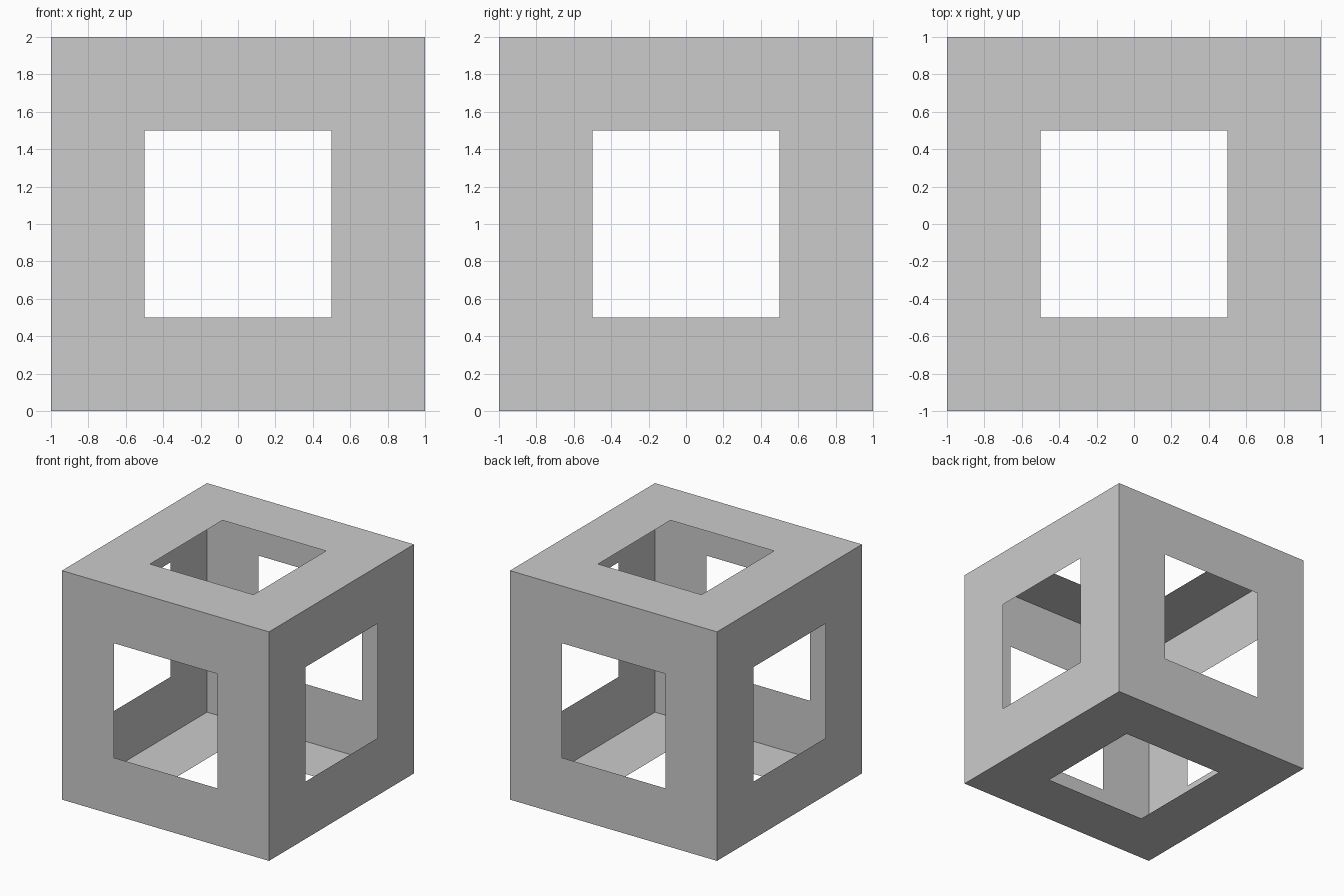
import bpy
import bmesh
from mathutils import Matrix

if "Cube" in bpy.data.objects:
    bpy.data.objects.remove(bpy.data.objects["Cube"])

SIZE = 2.0
BORDER = 0.5

# Hollow cube shell made of zero-thickness walls
bm = bmesh.new()
bmesh.ops.create_cube(bm, size=SIZE, matrix=Matrix.Translation((0, 0, SIZE / 2)))

# Square window in the middle of every wall
panels = bm.faces[:]
bmesh.ops.inset_individual(bm, faces=panels, thickness=BORDER, use_even_offset=True)
bmesh.ops.delete(bm, geom=panels, context='FACES')

mesh = bpy.data.meshes.new("windowed_cube")
bm.to_mesh(mesh)
bm.free()
cube = bpy.data.objects.new("windowed_cube", mesh)
bpy.context.collection.objects.link(cube)
